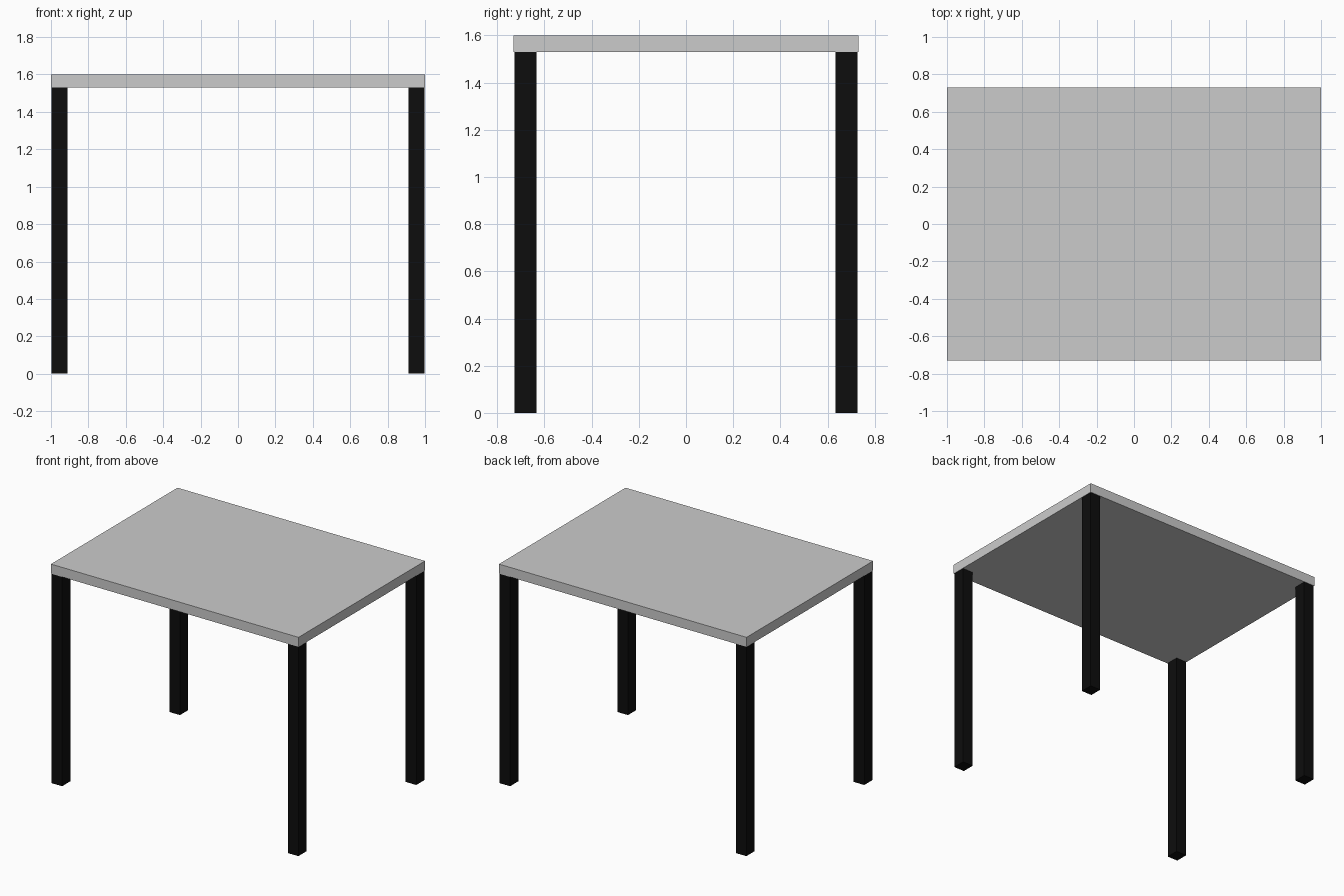
import bpy

if "Cube" in bpy.data.objects:
    bpy.data.objects.remove(bpy.data.objects["Cube"])


def material(name, rgb):
    m = bpy.data.materials.new(name)
    m.diffuse_color = (*rgb, 1.0)
    m.use_nodes = True
    m.node_tree.nodes["Principled BSDF"].inputs["Base Color"].default_value = m.diffuse_color
    return m


def box(name, lo, hi, mat):
    """Axis-aligned box between two opposite corners."""
    bpy.ops.mesh.primitive_cube_add(size=1, location=[(a + b) / 2 for a, b in zip(lo, hi)])
    ob = bpy.context.object
    ob.name = name
    ob.scale = [b - a for a, b in zip(lo, hi)]
    bpy.ops.object.transform_apply(location=False, rotation=False, scale=True)
    ob.data.materials.append(mat)
    return ob


light_grey = material("light grey", (0.6, 0.6, 0.6))
black = material("black", (0.004, 0.004, 0.004))

HALF_X, HALF_Y = 1.0, 0.73
TOP, UNDERSIDE = 1.60, 1.53
LEG_X, LEG_Y = 0.085, 0.094   # leg section
INSET = 0.003                 # legs sit just inside the slab edge

# Table top slab
box("table_top", (-HALF_X, -HALF_Y, UNDERSIDE), (HALF_X, HALF_Y, TOP), light_grey)

# Four corner legs
for sx, side in ((-1, "left"), (1, "right")):
    for sy, end in ((-1, "front"), (1, "back")):
        xs = sorted((sx * (HALF_X - INSET), sx * (HALF_X - INSET - LEG_X)))
        ys = sorted((sy * (HALF_Y - INSET), sy * (HALF_Y - INSET - LEG_Y)))
        box(f"{end}_{side}_leg", (xs[0], ys[0], 0), (xs[1], ys[1], UNDERSIDE), black)
